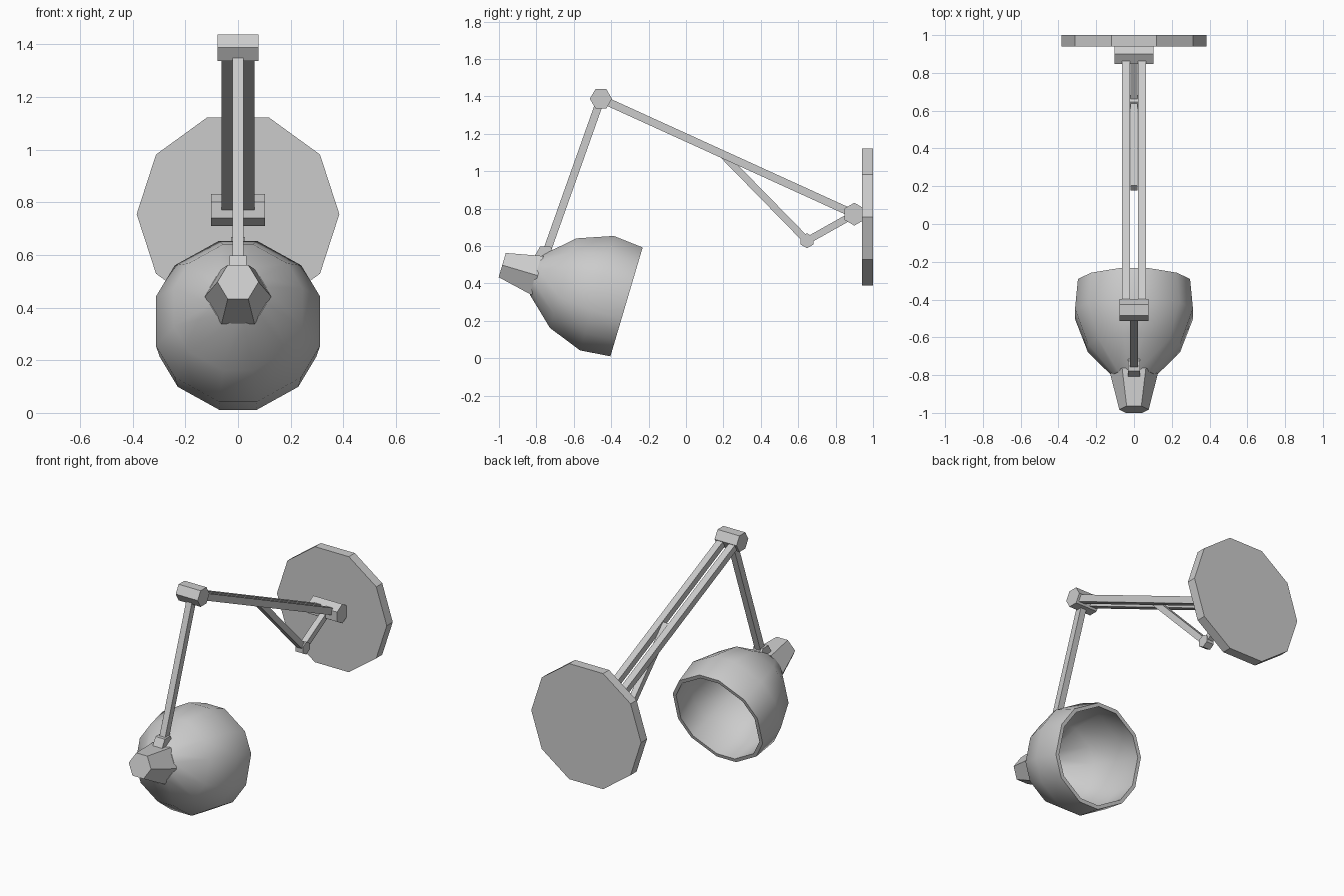
import bpy, bmesh, math
from mathutils import Vector, Matrix

if "Cube" in bpy.data.objects:
    bpy.data.objects.remove(bpy.data.objects["Cube"])


def loft(name, rings, smooth=False):
    """Skin a list of vertex rings and cap both ends."""
    bm = bmesh.new()
    loops = [[bm.verts.new(p) for p in r] for r in rings]
    for a, b in zip(loops, loops[1:]):
        for i in range(len(a)):
            j = (i + 1) % len(a)
            bm.faces.new((a[i], a[j], b[j], b[i]))
    bm.faces.new(loops[0])
    bm.faces.new(loops[-1])
    bmesh.ops.recalc_face_normals(bm, faces=bm.faces)
    me = bpy.data.meshes.new(name)
    bm.to_mesh(me)
    bm.free()
    ob = bpy.data.objects.new(name, me)
    bpy.context.collection.objects.link(ob)
    if smooth:
        bpy.ops.object.select_all(action='DESELECT')
        ob.select_set(True)
        bpy.context.view_layer.objects.active = ob
        bpy.ops.object.shade_smooth_by_angle(angle=math.radians(40))
    return ob


def hinge(name, y, z, r, half, turn=0):
    """Hexagonal pin lying along x."""
    angs = [math.radians(60 * k + turn) for k in range(6)]
    return loft(name, [[(x, y + r * math.cos(a), z + r * math.sin(a)) for a in angs]
                       for x in (-half, half)])


def bar(name, p, q, x=0.0, w=0.042, t=0.042):
    """Square bar between two (y, z) points."""
    p, q = Vector((x, *p)), Vector((x, *q))
    side = Vector((w / 2, 0, 0))
    up = (q - p).normalized().cross(Vector((1, 0, 0))) * t / 2
    return loft(name, [[c + side + up, c - side + up, c - side - up, c + side - up]
                       for c in (p, q)])


WALL, ELBOW, KNEE = (0.90, 0.77), (-0.455, 1.387), (0.647, 0.628)
NECK, BRACE = (-0.752, 0.55), (0.19, 1.095)

# Wall plate
deca = [math.radians(36 * k) for k in range(10)]
loft("wall_plate", [[(0.385 * math.cos(a), y, 0.755 + 0.385 * math.sin(a)) for a in deca]
                    for y in (0.94, 1.0)])

# Hinges
hinge("wall_hinge", *WALL, 0.061, 0.102, 30)
hinge("elbow_hinge", *ELBOW, 0.059, 0.077)
hinge("brace_hinge", *KNEE, 0.04, 0.026, 30)
hinge("neck_hinge", *NECK, 0.055, 0.033)

# Arms and brace
for s, label in ((-1, "left"), (1, "right")):
    bar("upper_arm_" + label, WALL, ELBOW, s * 0.042)
bar("lower_arm", ELBOW, NECK, 0, 0.04, 0.042)
bar("brace_short", WALL, KNEE, 0, 0.038, 0.038)
bar("brace_long", KNEE, BRACE, 0, 0.038, 0.038)

# Shade and cap share one tilted axis running back from the rim centre
RIM = Vector((0, -0.318, 0.301))
AXIS = Vector((0, -0.959, 0.284)).normalized()
UP = AXIS.cross(Vector((1, 0, 0)))


def ring(dist, r, degs):
    return [RIM + AXIS * dist + Vector((1, 0, 0)) * r * math.sin(math.radians(a))
            + UP * r * math.cos(math.radians(a)) for a in degs]


# Twelve-sided shade with alternating short and long sides
twelve = [60 * k + d for k in range(6) for d in (-12.7, 12.7)]
profile = [(0.507, 0.112), (0.353, 0.256), (0.165, 0.327), (0, 0.311),
           (0, 0.288), (0.165, 0.304), (0.345, 0.236), (0.487, 0.10)]
loft("lamp_shade", [ring(d, r, twelve) for d, r in profile], smooth=True)

# Hexagonal socket cap
six = [60 * k + 30 for k in range(6)]
loft("socket_cap", [ring(0.495, 0.126, six), ring(0.693, 0.078, six)])
